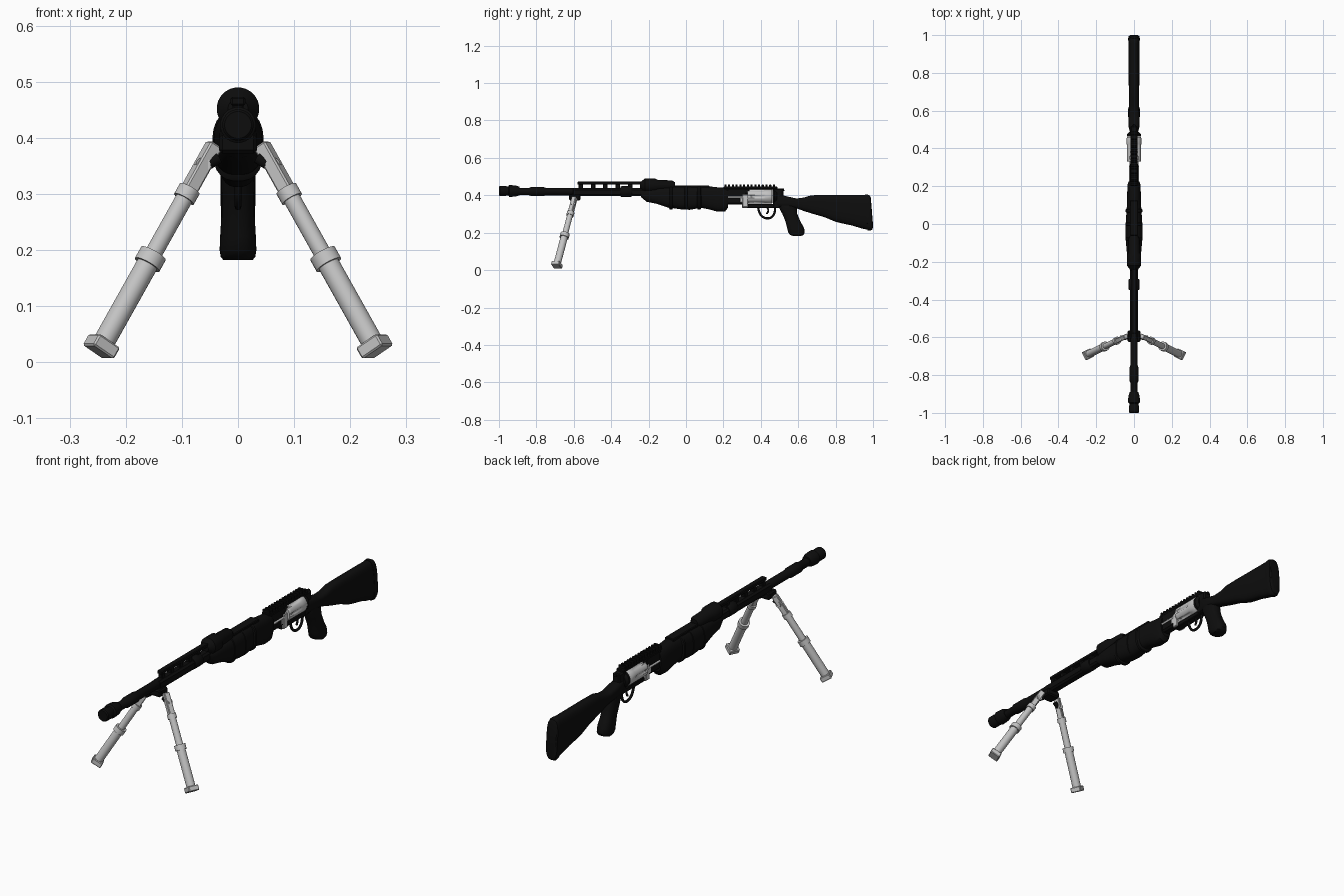
import bpy, bmesh, math
from mathutils import Vector

cube = bpy.data.objects.get("Cube")
if cube:
    bpy.data.objects.remove(cube, do_unlink=True)


def material(name, value):
    m = bpy.data.materials.new(name)
    m.use_nodes = True
    m.diffuse_color = (value, value, value, 1)
    bsdf = next(n for n in m.node_tree.nodes if n.type == 'BSDF_PRINCIPLED')
    bsdf.inputs["Base Color"].default_value = (value, value, value, 1)
    return m


BLACK = material("matte black", 0.004)
STEEL = material("light steel grey", 0.55)


def finish(name, bm, mat, smooth=True):
    bmesh.ops.recalc_face_normals(bm, faces=bm.faces)
    me = bpy.data.meshes.new(name)
    bm.to_mesh(me)
    bm.free()
    me.materials.append(mat)
    ob = bpy.data.objects.new(name, me)
    bpy.context.collection.objects.link(ob)
    if smooth:
        bpy.ops.object.select_all(action='DESELECT')
        ob.select_set(True)
        bpy.context.view_layer.objects.active = ob
        bpy.ops.object.shade_smooth_by_angle(angle=math.radians(35))
    return ob


def loft(name, rows, mat=BLACK, axis='Y', power=2.0, n=24, x=0.0, flutes=None):
    """Rows are (position on axis, low edge, high edge, half width)."""
    bm = bmesh.new()
    rings = []
    for i, (t, lo, hi, hw) in enumerate(rows):
        ring = []
        for k in range(n):
            a = 2 * math.pi * (k + 0.5) / n
            c, s = math.cos(a), math.sin(a)
            f = 1.0
            if flutes and i in flutes:
                f -= 0.16 * max(0.0, math.cos(6 * a)) ** 2
            u = x + f * hw * math.copysign(abs(c) ** (2 / power), c)
            v = (lo + hi) / 2 + f * (hi - lo) / 2 * math.copysign(abs(s) ** (2 / power), s)
            ring.append(bm.verts.new((u, t, v) if axis == 'Y' else (u, v, t)))
        rings.append(ring)
    for p, q in zip(rings, rings[1:]):
        for k in range(n):
            bm.faces.new((p[k], p[(k + 1) % n], q[(k + 1) % n], q[k]))
    bm.faces.new(rings[0])
    bm.faces.new(rings[-1])
    return finish(name, bm, mat)


def lathe(name, z, profile, mat=BLACK, **kw):
    return loft(name, [(y, z - r, z + r, r) for y, r in profile], mat, **kw)


def box(name, y0, y1, z0, z1, hw, mat=BLACK, x=0.0, bevel=0.003):
    bm = bmesh.new()
    bmesh.ops.create_cube(bm, size=1)
    for v in bm.verts:
        v.co = (x + v.co.x * 2 * hw, (y0 + y1) / 2 + v.co.y * (y1 - y0),
                (z0 + z1) / 2 + v.co.z * (z1 - z0))
    bmesh.ops.bevel(bm, geom=bm.edges[:], offset=bevel, segments=1, affect='EDGES')
    return finish(name, bm, mat, False)


def rod(name, a, b, r, mat=STEEL, n=20, square=False):
    a, b = Vector(a), Vector(b)
    bm = bmesh.new()
    if square:
        bmesh.ops.create_cube(bm, size=1)
        bmesh.ops.scale(bm, vec=(2 * r, 2 * r, (b - a).length), verts=bm.verts)
        bmesh.ops.bevel(bm, geom=bm.edges[:], offset=0.003, segments=1, affect='EDGES')
    else:
        bmesh.ops.create_cone(bm, cap_ends=True, segments=n, radius1=r, radius2=r,
                              depth=(b - a).length)
    rot = (b - a).to_track_quat('Z', 'Y').to_matrix()
    bmesh.ops.rotate(bm, matrix=rot, verts=bm.verts)
    bmesh.ops.translate(bm, vec=(a + b) / 2, verts=bm.verts)
    return finish(name, bm, mat, not square)


def wire(name, pts, r, mat=BLACK):
    cu = bpy.data.curves.new(name, 'CURVE')
    cu.dimensions = '3D'
    cu.bevel_depth = r
    cu.bevel_resolution = 2
    cu.use_fill_caps = True
    cu.resolution_u = 5
    sp = cu.splines.new('BEZIER')
    sp.bezier_points.add(len(pts) - 1)
    for p, (y, z) in zip(sp.bezier_points, pts):
        p.co = (0, y, z)
        p.handle_left_type = p.handle_right_type = 'AUTO'
    cu.materials.append(mat)
    ob = bpy.data.objects.new(name, cu)
    bpy.context.collection.objects.link(ob)


# Barrel and muzzle brake
BORE = 0.42
lathe("barrel", BORE, [(-0.92, .019), (-0.84, .019), (-0.83, .024), (-0.76, .024),
                       (-0.75, .020), (0.34, .020)])
lathe("muzzle_brake", BORE + .003, [(-1, .024), (-0.995, .028), (-0.965, .028), (-0.96, .025),
                                    (-0.95, .025), (-0.945, .032), (-0.91, .030), (-0.89, .023)])

# Lower tube, sight rib and its posts
box("barrel_shroud", -0.61, -0.2, 0.395, 0.437, 0.021, bevel=0.008)
box("top_rib", -0.58, -0.22, 0.457, 0.473, 0.013)
for i in range(6):
    y = -0.575 + i * 0.066
    box("rib_post", y, y + 0.024, 0.43, 0.46, 0.010)
lathe("barrel_band", BORE, [(-0.35, .026), (-0.345, .029), (-0.295, .029), (-0.29, .026)])

# Handguard with the round housing above it
loft("handguard", [(-0.24, .39, .43, .024), (-0.21, .365, .435, .033), (-0.16, .355, .44, .037),
                   (-0.1, .335, .445, .043), (-0.03, .325, .448, .046), (0.02, .322, .448, .043),
                   (0.08, .333, .448, .039), (0.12, .325, .448, .037), (0.17, .312, .443, .036),
                   (0.21, .314, .44, .034), (0.225, .335, .435, .028)], power=2.6, n=28)
lathe("top_housing", 0.452, [(-0.245, .018), (-0.235, .026), (-0.22, .038), (-0.165, .038),
                             (-0.15, .030), (-0.075, .028), (-0.06, .018)])
for y in (-0.08, 0.0, 0.07):
    loft("grip_ridge", [(y - .014, .335, .44, .036), (y - .006, .323, .45, .046),
                        (y + .006, .323, .45, .046), (y + .014, .335, .44, .036)], power=2.6)
box("handguard_top_plate", -0.06, 0.125, 0.435, 0.453, 0.022)

# Receiver frame around the cylinder
box("frame_front", 0.2, 0.325, 0.35, 0.44, 0.021, bevel=0.008)
box("top_strap", 0.2, 0.49, 0.432, 0.446, 0.019)
box("bottom_strap", 0.3, 0.5, 0.333, 0.354, 0.017)
box("frame_rear", 0.465, 0.52, 0.335, 0.437, 0.019, bevel=0.006)
lathe("recoil_shield", 0.394, [(0.462, .036), (0.474, .037), (0.486, .027)])
for i in range(14):
    y = 0.205 + i * 0.02
    box("rail_tooth", y, y + 0.011, 0.442, 0.458, 0.018, bevel=0.002)

# Fluted cylinder, crane and ejector rods
lathe("cylinder", 0.394, [(0.33, .036), (0.335, .039), (0.345, .039), (0.35, .039), (0.415, .039),
                          (0.425, .039), (0.455, .039), (0.461, .036)],
      STEEL, n=48, flutes=(1, 2, 3, 4))
box("crane", 0.302, 0.332, 0.336, 0.405, 0.025, STEEL)
box("crane_arm", 0.288, 0.31, 0.36, 0.392, 0.022, STEEL)
for s in (-1, 1):
    rod("ejector_rod", (s * .021, 0.225, .39), (s * .021, 0.31, .39), .005)

# Hammer, trigger and guard
wire("hammer", [(0.49, .40), (0.505, .425), (0.525, .43)], 0.007)
wire("trigger_guard", [(0.385, .342), (0.392, .31), (0.41, .285), (0.435, .277),
                       (0.46, .285), (0.474, .31), (0.475, .342)], 0.006)
wire("trigger", [(0.43, .34), (0.44, .32), (0.432, .30)], 0.005)

# Pistol grip
loft("pistol_grip", [(.182, .575, .615, .026), (.188, .557, .628, .031), (.20, .547, .635, .033),
                     (.225, .54, .632, .032), (.26, .532, .612, .030), (.30, .515, .595, .030),
                     (.335, .497, .592, .029), (.36, .49, .58, .024)], axis='Z', power=2.5)

# Shoulder stock and butt pad
loft("stock", [(0.485, .335, .405, .021), (0.51, .335, .402, .028), (0.55, .335, .392, .030),
               (0.59, .33, .383, .028), (0.63, .316, .388, .026), (0.67, .303, .40, .027),
               (0.74, .283, .402, .028), (0.80, .258, .402, .029), (0.85, .246, .402, .029),
               (0.89, .238, .402, .029), (0.93, .225, .402, .029), (0.975, .214, .402, .029)],
     power=3, n=28)
pad = loft("butt_pad", [(0.97, .212, .404, .030), (0.985, .21, .404, .031),
                        (0.996, .217, .399, .029), (1.0, .23, .388, .024)], power=3.2, n=28)
for v in pad.data.vertices:
    v.co.y -= max(0, v.co.z - .24) * 0.08

# Bipod bracket and telescopic legs
box("bipod_bracket", -0.625, -0.565, 0.372, 0.405, 0.034, bevel=0.006)
for s, side in ((1, "left"), (-1, "right")):
    top, foot = Vector((s * .042, -.595, .388)), Vector((s * .247, -.692, .022))

    def at(t):
        return top.lerp(foot, t)
    rod(side + "_leg_upper", at(0), at(.26), .013, square=True)
    rod(side + "_leg_middle", at(.22), at(.56), .0155)
    rod(side + "_leg_lower", at(.54), at(.97), .0195)
    rod(side + "_upper_collar", at(.215), at(.265), .020)
    rod(side + "_lower_collar", at(.53), at(.585), .025)
    rod(side + "_foot", at(.955), at(1.01), .024, square=True)
    rod(side + "_pivot", (s * .035, -.60, .365), (s * .072, -.607, .343), .011, BLACK)
    rod(side + "_pivot_pin", (s * .062, -.615, .352), (s * .062, -.59, .352), .013)
